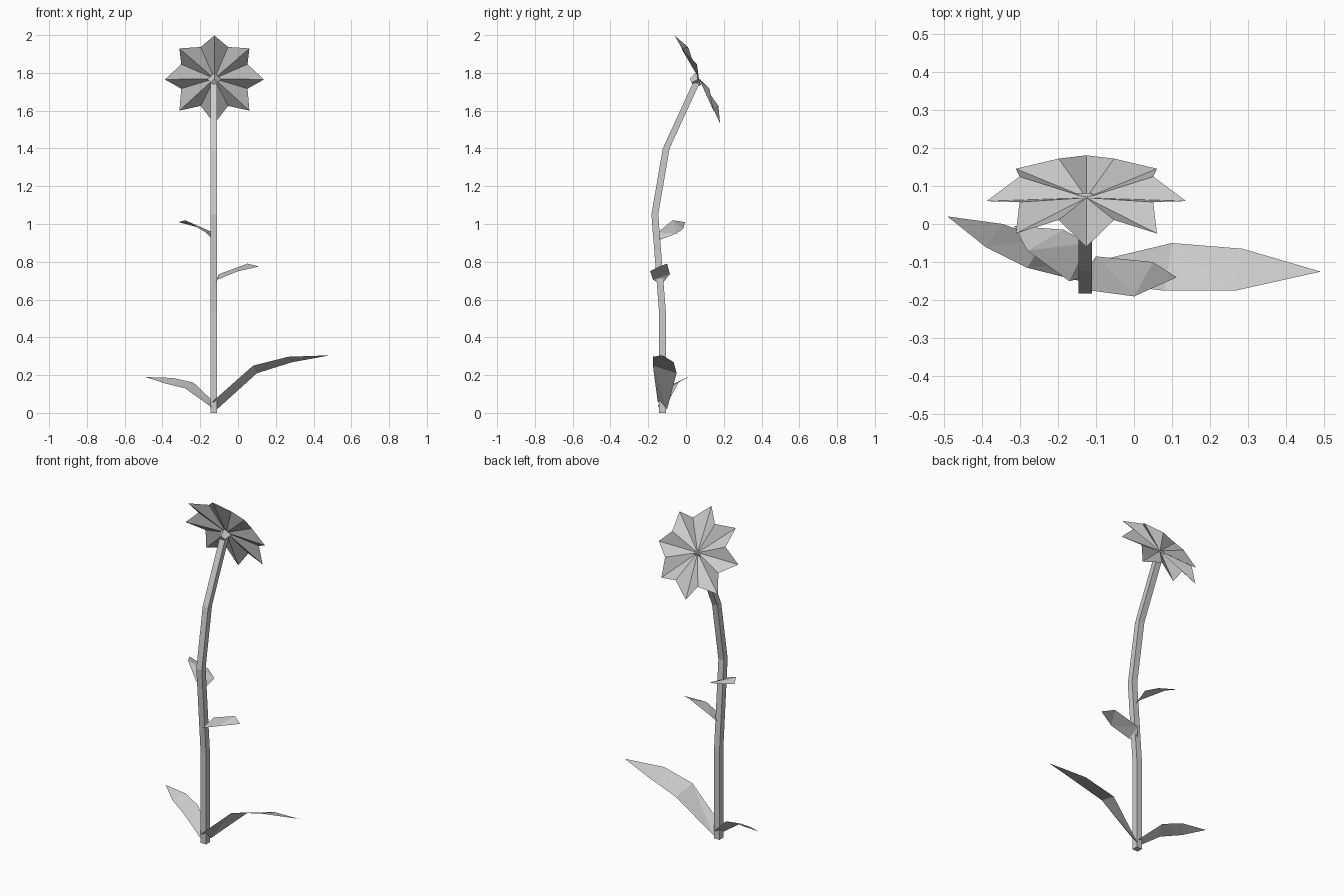
import bpy, bmesh
from math import sin, cos, pi
from mathutils import Vector, Matrix

cube = bpy.data.objects.get("Cube")
if cube:
    bpy.data.objects.remove(cube, do_unlink=True)

grey = bpy.data.materials.new("plain grey")
grey.use_nodes = True
tone = (0.6, 0.6, 0.6, 1)
grey.diffuse_color = tone
grey.node_tree.nodes["Principled BSDF"].inputs["Base Color"].default_value = tone


def finish(name, bm):
    mesh = bpy.data.meshes.new(name)
    bm.to_mesh(mesh)
    bm.free()
    mesh.materials.append(grey)
    part = bpy.data.objects.new(name, mesh)
    bpy.context.collection.objects.link(part)
    return part


def face_up(bm):
    """Turn every face of an open blade towards the sky."""
    bm.normal_update()
    for face in bm.faces:
        if face.normal.z < 0:
            face.normal_flip()


def make_leaf(name, root, front_edge, back_edge, tip):
    """Flat-faceted blade: root and tip joined by two matching edges."""
    bm = bmesh.new()
    pairs = [(bm.verts.new(f), bm.verts.new(b)) for f, b in zip(front_edge, back_edge)]
    if root:
        bm.faces.new((bm.verts.new(root), *pairs[0]))
    for (f0, b0), (f1, b1) in zip(pairs, pairs[1:]):
        bm.faces.new((f0, f1, b0))
        bm.faces.new((f1, b1, b0))
    bm.faces.new((*pairs[-1], bm.verts.new(tip)))
    face_up(bm)
    return finish(name, bm)


# Stem: square section swept along a bent path in the y-z plane
stem_x, half = -0.128, 0.018
path = [(-0.125, 0), (-0.125, 0.54), (-0.165, 1.05), (-0.105, 1.4), (0.063, 1.765)]
corners = [(-half, -half), (half, -half), (half, half), (-half, half)]
bm = bmesh.new()
rings = [[bm.verts.new((stem_x + dx, y + dy, z)) for dx, dy in corners] for y, z in path]
for low, high in zip(rings, rings[1:]):
    for i in range(len(corners)):
        j = (i + 1) % len(corners)
        bm.faces.new((low[i], low[j], high[j], high[i]))
bm.faces.new(reversed(rings[0]))
bm.faces.new(rings[-1])
finish("stem", bm)

# Flower head: tilted pleated star, notches lifted above the tips
petals, tip_radius, notch_radius, pleat = 8, 0.262, 0.19, 0.035
middle = Vector((-0.125, 0.06, 1.765))
across = Vector((1, 0, 0))
upward = Vector((0, -0.46, 0.89)).normalized()
normal = across.cross(upward) * -1
bm = bmesh.new()
hub = bm.verts.new(middle + normal * 0.01)
rim = []
for i in range(petals * 2):
    angle = pi * i / petals
    notch = i % 2
    radius = notch_radius if notch else tip_radius
    offset = across * cos(angle) * radius + upward * sin(angle) * radius
    rim.append(bm.verts.new(middle + offset + normal * pleat * notch))
for i, vert in enumerate(rim):
    bm.faces.new((hub, vert, rim[(i + 1) % len(rim)]))
bm.normal_update()
for face in bm.faces:
    if face.normal.dot(normal) < 0:
        face.normal_flip()
finish("flower_head", bm)

# Receptacle: small four-sided cup under the flower head
bm = bmesh.new()
bmesh.ops.create_cone(bm, cap_ends=True, segments=4, radius1=0.02, radius2=0.036, depth=0.04)
turn = normal.to_track_quat("Z", "Y").to_matrix().to_4x4()
bm.transform(Matrix.Translation(middle - normal * 0.015) @ turn)
finish("receptacle", bm)

# Leaves at the foot of the stem
make_leaf("lower_left_leaf", None,
          [(-0.135, -0.15, 0.06), (0.08, -0.175, 0.25), (0.265, -0.175, 0.297)],
          [(-0.11, -0.1, 0.02), (0.1, -0.05, 0.21), (0.285, -0.065, 0.268)],
          (0.49, -0.125, 0.305))
make_leaf("lower_right_leaf", None,
          [(-0.14, -0.15, 0.03), (-0.28, -0.115, 0.13), (-0.39, -0.06, 0.157)],
          [(-0.12, -0.1, 0.05), (-0.235, -0.04, 0.16), (-0.345, 0, 0.185)],
          (-0.49, 0.02, 0.19))

# Small leaves higher on the stem
make_leaf("upper_left_leaf", (-0.13, -0.13, 0.68),
          [(-0.11, -0.175, 0.705), (0, -0.19, 0.75)],
          [(-0.1, -0.085, 0.735), (0.05, -0.1, 0.79)],
          (0.112, -0.14, 0.775))
make_leaf("upper_right_leaf", (-0.13, -0.14, 0.915),
          [(-0.17, -0.15, 0.955), (-0.28, -0.07, 1.02)],
          [(-0.12, -0.05, 0.95), (-0.185, -0.015, 0.975)],
          (-0.315, -0.005, 1.01))
